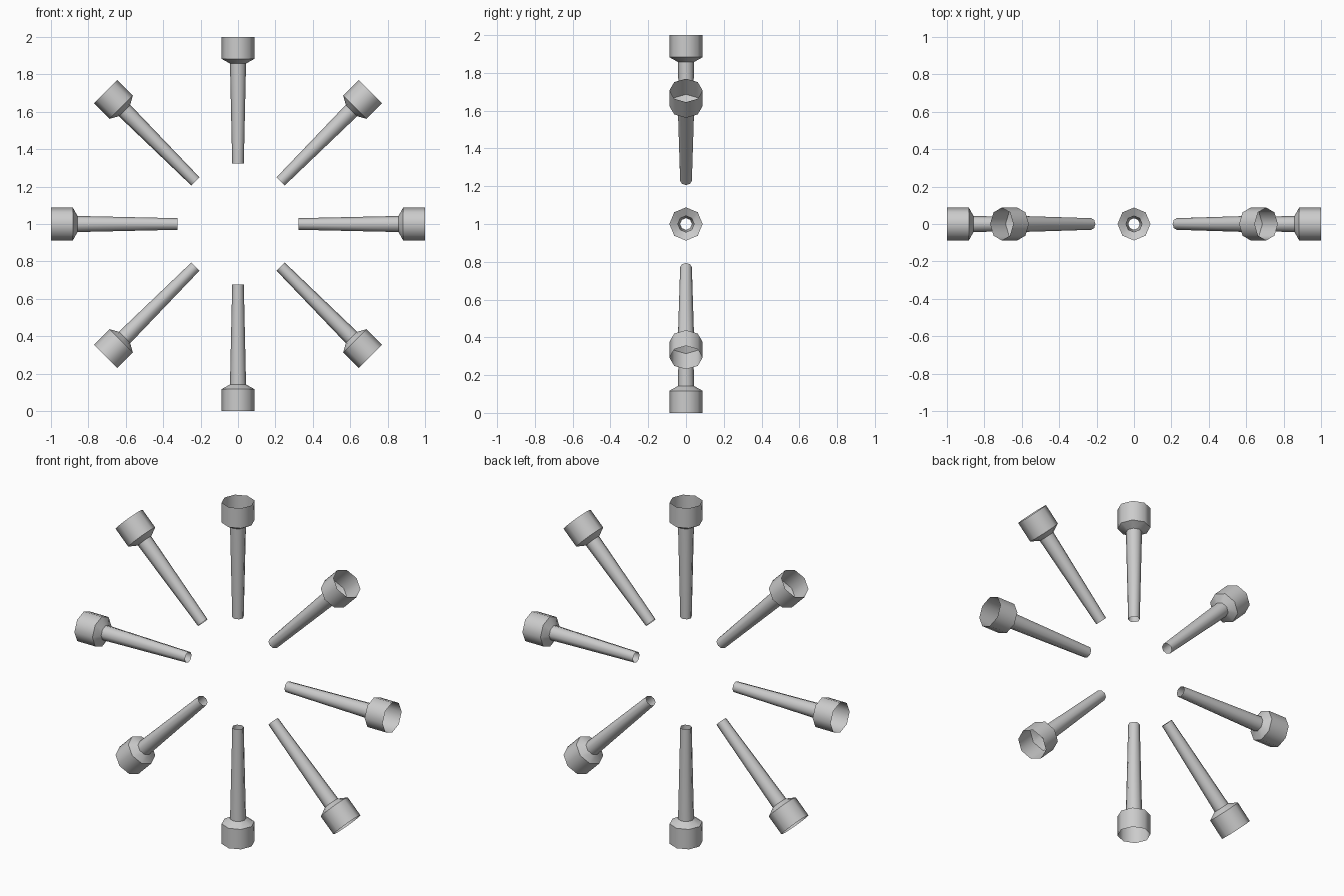
import bpy, bmesh, math
from mathutils import Matrix

if "Cube" in bpy.data.objects:
    bpy.data.objects.remove(bpy.data.objects["Cube"])

SIDES = 8
CENTRE = (0, 0, 1)
# (distance from ring centre, tube radius), from the narrow tip to the open cup
PROFILE = [(0.323, 0.031), (0.858, 0.043), (0.883, 0.088), (1.0, 0.088)]


def open_tube(name, angle):
    """Hollow eight-sided tube, open at both ends, pointing out in the XZ plane."""
    bm = bmesh.new()
    rings = []
    for dist, radius in PROFILE:
        rings.append([bm.verts.new((radius * math.cos(k * math.tau / SIDES),
                                    radius * math.sin(k * math.tau / SIDES), dist))
                      for k in range(SIDES)])
    for low, high in zip(rings, rings[1:]):
        for k in range(SIDES):
            n = (k + 1) % SIDES
            bm.faces.new((low[k], low[n], high[n], high[k]))
    bm.transform(Matrix.Translation(CENTRE) @ Matrix.Rotation(angle, 4, 'Y'))
    mesh = bpy.data.meshes.new(name)
    bm.to_mesh(mesh)
    bm.free()
    obj = bpy.data.objects.new(name, mesh)
    bpy.context.collection.objects.link(obj)
    return obj


# Ring of eight flared tubes
tubes = [open_tube(f"flared_tube_{i + 1}", i * math.tau / 8) for i in range(8)]

# Round the sides, keep the shoulder edges crisp
for tube in tubes:
    tube.select_set(True)
bpy.context.view_layer.objects.active = tubes[0]
bpy.ops.object.shade_smooth_by_angle(angle=math.radians(50))
